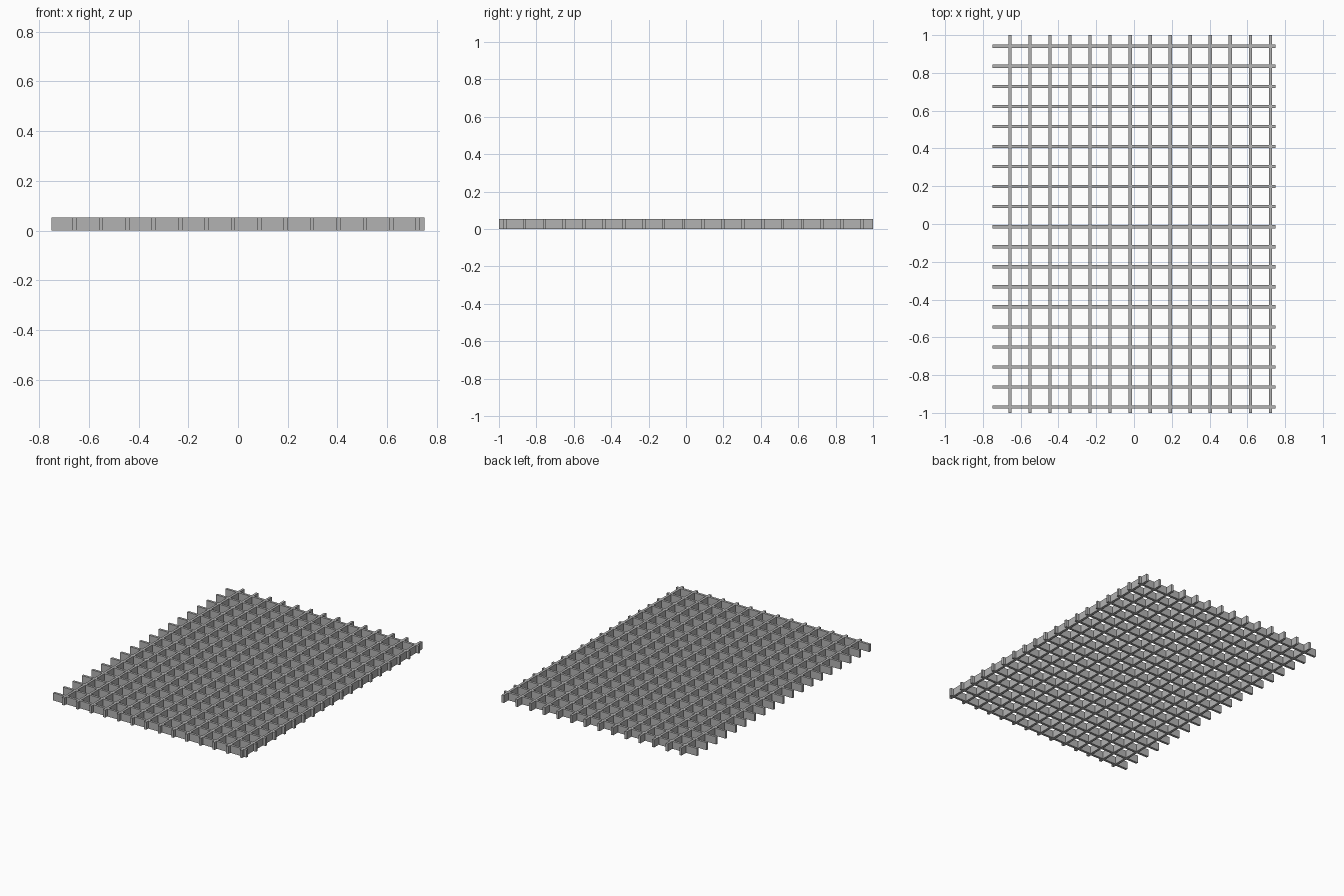
import bpy

cube = bpy.data.objects.get("Cube")
if cube:
    bpy.data.objects.remove(cube, do_unlink=True)

HEIGHT = 0.053
THICK = 0.017
PITCH = 0.1061

# Galvanised grey metal
steel = bpy.data.materials.new("grey_steel")
steel.use_nodes = True
colour = (0.45, 0.45, 0.45, 1)
steel.diffuse_color = colour
steel.node_tree.nodes["Principled BSDF"].inputs["Base Color"].default_value = colour


def bar_row(name, size, start, step, count):
    """One flat bar, repeated along a row by an array modifier."""
    bpy.ops.mesh.primitive_cube_add(size=1, location=start)
    bars = bpy.context.object
    bars.name = name
    for v in bars.data.vertices:
        v.co = [c * s for c, s in zip(v.co, size)]
    bars.data.materials.append(steel)
    array = bars.modifiers.new("repeat", "ARRAY")
    array.use_relative_offset = False
    array.use_constant_offset = True
    array.constant_offset_displace = step
    array.count = count
    return bars


# Long bars running front to back
bar_row("long_bars", (THICK, 2, HEIGHT), (-0.657, 0, HEIGHT / 2), (PITCH, 0, 0), 14)

# Cross bars running left to right
bar_row("cross_bars", (1.5, THICK, HEIGHT), (0, -0.969, HEIGHT / 2), (0, PITCH, 0), 19)
